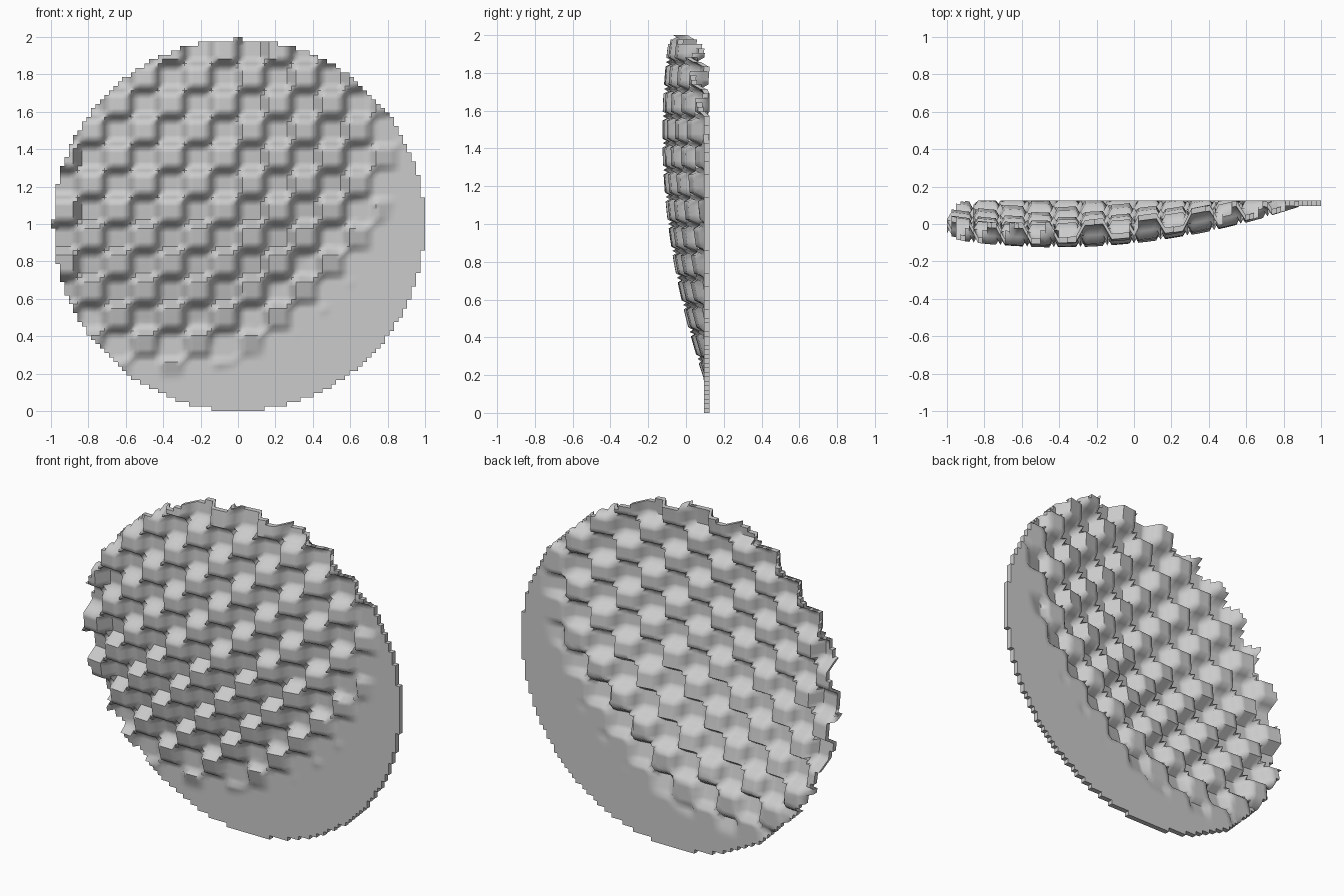
import bpy, bmesh, math

if "Cube" in bpy.data.objects:
    bpy.data.objects.remove(bpy.data.objects["Cube"])

STEP = 1 / 42          # fine grid spacing
CELL = 6               # grid steps per block
N = 42                 # grid steps per radius
BACK, THICK = 0.095, 0.03
RELIEF = 0.085


def stair(k):
    """Block number at grid line k, ramping across one step each side of a boundary."""
    base, rest = divmod(k, CELL)
    return base - 0.5 if rest == 0 else float(base)


def sink(u):
    """0 on raised blocks, 1 on sunken blocks, in alternating staircases."""
    return abs(1 - u % 2)


def depth(i, k):
    x, z = i * STEP, k * STEP
    dome = -0.125 + 0.13 * ((x + 0.41) ** 2 + (z - 0.48) ** 2)
    return min(BACK, dome + RELIEF * sink(stair(i) - stair(k)))


# Front skin: grid cells that fall inside the round outline
bm = bmesh.new()
verts = {}


def vert(i, k):
    if (i, k) not in verts:
        verts[i, k] = bm.verts.new((i * STEP, depth(i, k), 1 + k * STEP))
    return verts[i, k]


for i in range(-N, N):
    for k in range(-N, N):
        cx, cz = (i + 0.5) * STEP, (k + 0.5) * STEP
        if math.hypot(cx - 0.005, cz + 0.005) < 0.9933:
            bm.faces.new([vert(i, k), vert(i + 1, k), vert(i + 1, k + 1), vert(i, k + 1)])

# Back skin and rim, pushed straight back from the front skin
out = bmesh.ops.extrude_face_region(bm, geom=bm.faces[:], use_keep_orig=True)
new = [g for g in out["geom"] if isinstance(g, bmesh.types.BMVert)]
bmesh.ops.translate(bm, verts=new, vec=(0, THICK, 0))
bmesh.ops.recalc_face_normals(bm, faces=bm.faces[:])

mesh = bpy.data.meshes.new("stepped_disc")
bm.to_mesh(mesh)
bm.free()
disc = bpy.data.objects.new("stepped_disc", mesh)
bpy.context.collection.objects.link(disc)
bpy.context.view_layer.objects.active = disc
disc.select_set(True)
bpy.ops.object.shade_smooth_by_angle(angle=math.radians(65))
